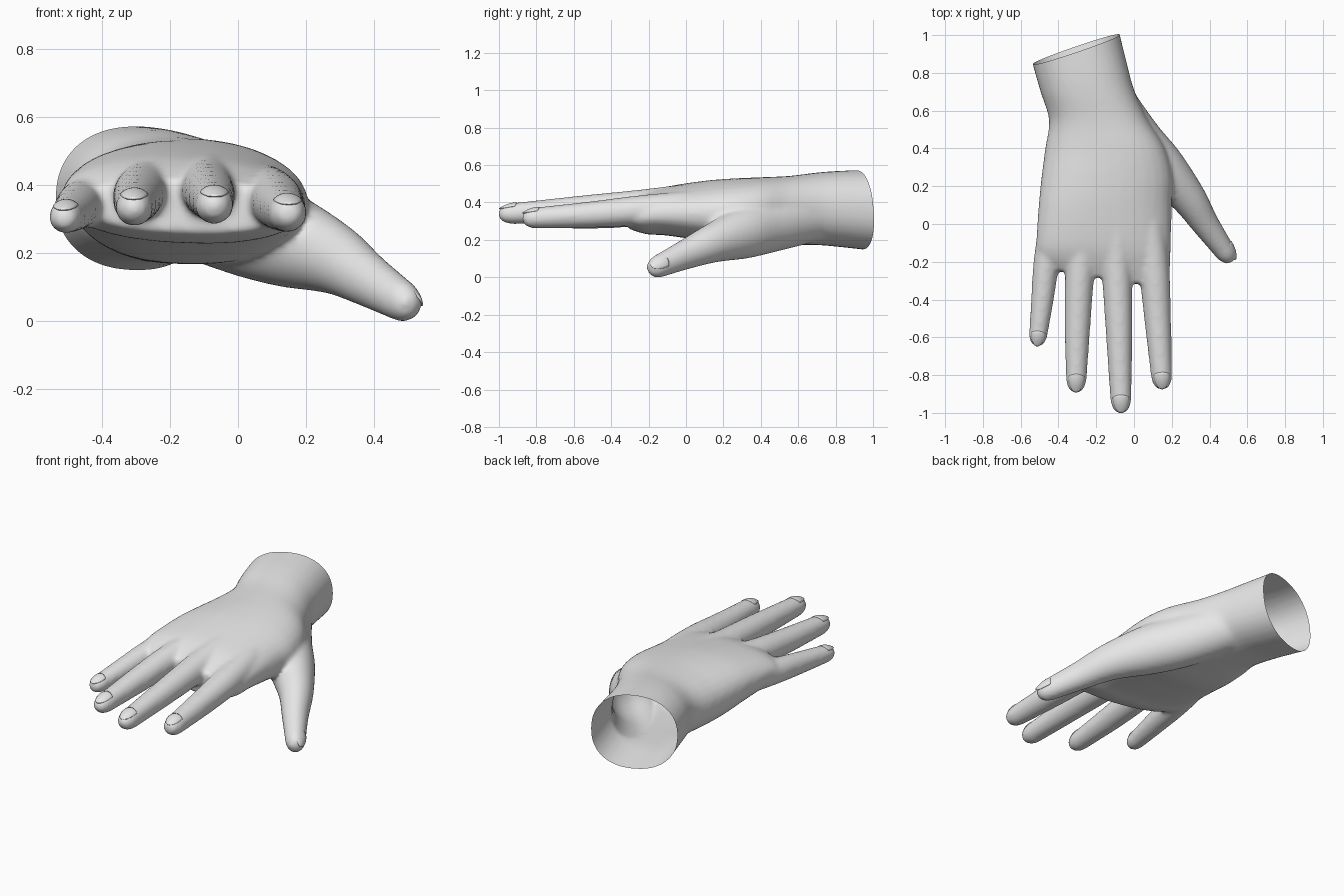
import bpy, bmesh, math
from mathutils import Vector

cube = bpy.data.objects.get("Cube")
if cube:
    bpy.data.objects.remove(cube, do_unlink=True)

Z = Vector((0, 0, 1))
skin = bpy.data.materials.new("light_grey")
skin.use_nodes = True
skin.diffuse_color = (0.8, 0.8, 0.8, 1)
skin.node_tree.nodes["Principled BSDF"].inputs["Base Color"].default_value = (0.8, 0.8, 0.8, 1)


def spline(rows, steps=6):
    """Smooth interpolation through rows of equal length."""
    rows = [Vector(r) for r in rows]
    out = []
    for i in range(len(rows) - 1):
        b, c = rows[i], rows[i + 1]
        a = rows[i - 1] if i else b * 2 - c
        d = rows[i + 2] if i + 2 < len(rows) else c * 2 - b
        for k in range(steps):
            t = k / steps
            out.append((b * 2 + (c - a) * t + (a * 2 - b * 5 + c * 4 - d) * t ** 2
                        + (b * 3 - a - c * 3 + d) * t ** 3) * 0.5)
    return out + [rows[-1]]


def ring(bm, centre, side, up, power=2.0, count=32):
    verts = []
    for i in range(count):
        a = 2 * math.pi * i / count
        c, s = math.cos(a), math.sin(a)
        x = math.copysign(abs(c) ** (2 / power), c)
        y = math.copysign(abs(s) ** (2 / power), s)
        verts.append(bm.verts.new(centre + side * x + up * y))
    return verts


def skin_rings(bm, rings):
    for a, b in zip(rings, rings[1:]):
        for i in range(len(a)):
            j = (i + 1) % len(a)
            bm.faces.new((a[i], a[j], b[j], b[i]))
    bm.faces.new(rings[0][::-1])
    bm.faces.new(rings[-1])


def finish(bm, name):
    bmesh.ops.recalc_face_normals(bm, faces=bm.faces)
    mesh = bpy.data.meshes.new(name)
    bm.to_mesh(mesh)
    bm.free()
    obj = bpy.data.objects.new(name, mesh)
    bpy.context.collection.objects.link(obj)
    return obj


def digit(name, rows, tip, squash=1.0):
    """Tapered tube through (x, y, z, radius) rows with a blunt rounded end."""
    bm = bmesh.new()
    pts = spline(rows)
    rings = []
    for i, p in enumerate(pts):
        d = (pts[min(i + 1, len(pts) - 1)] - pts[max(i - 1, 0)]).xyz.normalized()
        side = d.cross(Z).normalized()
        up = side.cross(d)
        rings.append(ring(bm, p.xyz, side * p.w, up * p.w * squash))
    end = pts[-1]
    for k in range(1, 9):
        a = k / 8 * math.pi * 0.49
        w = end.w * math.cos(a) ** 0.75
        rings.append(ring(bm, end.xyz + d * tip * math.sin(a), side * w, up * w * squash))
    skin_rings(bm, rings)
    return finish(bm, name), end.xyz, d, end.w


def nail(name, base, d, radius, tip, facing):
    """Thin curved plate lying over the end of a digit."""
    side = d.cross(facing).normalized()
    normal = side.cross(d)
    bm = bmesh.new()
    n = 10
    grid = []
    for j in range(n + 1):
        t = j / n
        width = math.radians(48) * (1 - 0.3 * t ** 4)
        row = []
        for i in range(n + 1):
            u = 2 * i / n - 1
            # rounded free edge and rounded cuticle
            s = t * (0.95 - 0.12 * u * u) + (1 - t) * (0.15 * u * u - 0.1)
            r = radius * (0.98 - 0.5 * s * s)
            a = u * width
            row.append(bm.verts.new(base + d * tip * s
                                    + (side * math.sin(a) + normal * math.cos(a)) * r))
        grid.append(row)
    for a, b in zip(grid, grid[1:]):
        for i in range(n):
            bm.faces.new((a[i], a[i + 1], b[i + 1], b[i]))
    obj = finish(bm, name)
    obj.data.materials.append(skin)
    obj.data.shade_smooth()
    mod = obj.modifiers.new("thickness", "SOLIDIFY")
    mod.thickness = 0.005
    mod.offset = 0


# Palm and wrist: y, left edge, right edge, bottom, top, lean in y, lean in z
palm = [
    (1.15, -0.62, -0.11, 0.125, 0.58, 0, 0),
    (0.84, -0.535, -0.035, 0.16, 0.57, 0, 0),
    (0.7, -0.495, 0.005, 0.172, 0.56, 0, 0),
    (0.55, -0.45, 0.075, 0.17, 0.542, 0, 0),
    (0.4, -0.47, 0.165, 0.167, 0.535, 0, 0),
    (0.25, -0.49, 0.205, 0.17, 0.528, 0, -0.01),
    (0.1, -0.505, 0.2, 0.195, 0.515, 0, -0.015),
    (-0.1, -0.517, 0.195, 0.225, 0.485, -0.025, -0.015),
    (-0.2, -0.515, 0.19, 0.232, 0.455, -0.04, -0.015),
    (-0.288, -0.46, 0.16, 0.258, 0.415, -0.05, -0.01),
]
bm = bmesh.new()
rings = []
for y, x0, x1, z0, z1, lean_y, lean_z in (tuple(v) for v in spline(palm)):
    rings.append(ring(bm, Vector(((x0 + x1) / 2, y, (z0 + z1) / 2)),
                      Vector(((x1 - x0) / 2, lean_y, lean_z)), Z * ((z1 - z0) / 2), 2.25))
skin_rings(bm, rings)
form = finish(bm, "palm_form")

# Digits: (x, y, z, radius) path, length of the rounded end, squash, nail direction
digits = {
    "little": ([(-0.36, 0.25, 0.37, 0.08), (-0.42, 0, 0.36, 0.08), (-0.462, -0.2, 0.343, 0.07),
                (-0.485, -0.4, 0.323, 0.06), (-0.505, -0.57, 0.307, 0.05)], 0.079, 1, Z),
    "ring": ([(-0.21, 0.25, 0.41, 0.08), (-0.25, 0, 0.4, 0.085), (-0.285, -0.25, 0.38, 0.078),
              (-0.298, -0.5, 0.357, 0.07), (-0.305, -0.8, 0.335, 0.056)], 0.094, 1, Z),
    "middle": ([(-0.1, 0.25, 0.42, 0.08), (-0.09, 0, 0.41, 0.085), (-0.09, -0.25, 0.388, 0.08),
                (-0.08, -0.55, 0.367, 0.071), (-0.07, -0.91, 0.342, 0.057)], 0.093, 1, Z),
    "index": ([(0.03, 0.25, 0.39, 0.08), (0.075, 0, 0.375, 0.085), (0.107, -0.25, 0.357, 0.081),
               (0.125, -0.5, 0.336, 0.071), (0.145, -0.79, 0.318, 0.057)], 0.087, 1, Z),
    "thumb": ([(-0.22, 0.87, 0.36, 0.12), (-0.12, 0.65, 0.325, 0.13), (0.015, 0.45, 0.278, 0.132),
               (0.148, 0.3, 0.235, 0.125), (0.282, 0.145, 0.183, 0.096), (0.375, 0.005, 0.125, 0.074),
               (0.467, -0.125, 0.068, 0.058)], 0.095, 1.1, Vector((0.7, 0.3, 0.6))),
}
roots = []
for name, (path, tip, squash, facing) in digits.items():
    part, base, d, r = digit(name + "_form", path, tip, squash)
    nail(name + "_nail", base, d, r, tip, facing)
    union = form.modifiers.new("join_" + name, "BOOLEAN")
    union.operation = "UNION"
    union.solver = "EXACT"
    union.object = part
    roots.append(part)

# Fuse everything into one soft skin
remesh = form.modifiers.new("fuse", "REMESH")
remesh.mode = "VOXEL"
remesh.voxel_size = 0.011
soft = form.modifiers.new("soften", "SMOOTH")
soft.factor = 0.5
soft.iterations = 14
bpy.context.view_layer.update()
graph = bpy.context.evaluated_depsgraph_get()
fused = bpy.data.meshes.new_from_object(form.evaluated_get(graph))
for part in roots + [form]:
    bpy.data.objects.remove(part, do_unlink=True)

# Cut the wrist open along a slanted plane
bm = bmesh.new()
bm.from_mesh(fused)
bmesh.ops.bisect_plane(bm, geom=bm.verts[:] + bm.edges[:] + bm.faces[:],
                       plane_co=(-0.305, 0.925, 0.36), plane_no=(-0.32, 0.94, 0.07),
                       clear_outer=True)
hand = finish(bm, "hand")
hand.data.materials.clear()
hand.data.materials.append(skin)
hand.data.shade_smooth()
